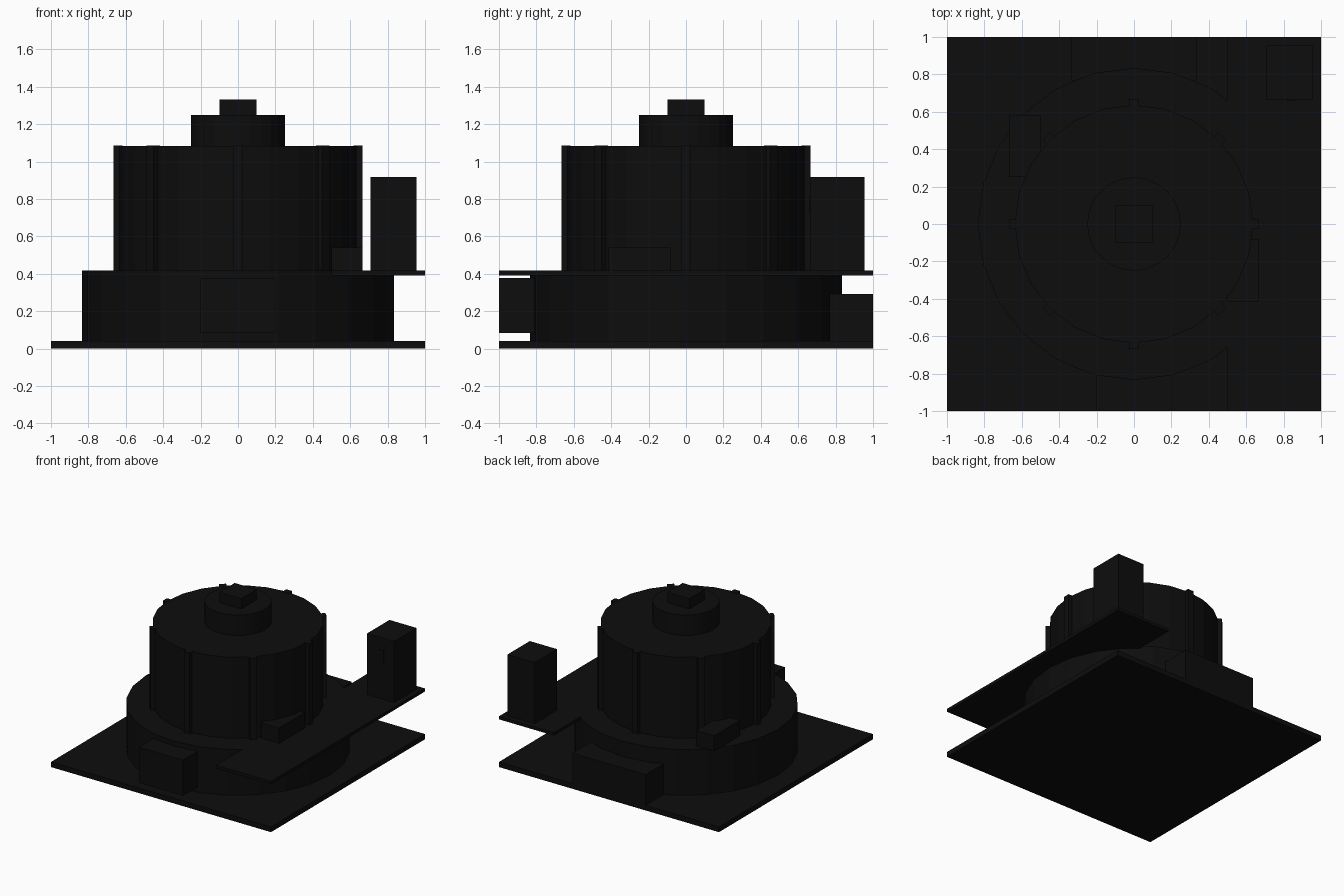
import bpy
import math

cube = bpy.data.objects.get("Cube")
if cube:
    bpy.data.objects.remove(cube, do_unlink=True)

black = bpy.data.materials.new("near_black")
black.use_nodes = True
colour = (0.004, 0.004, 0.004, 1)
black.diffuse_color = colour
black.node_tree.nodes["Principled BSDF"].inputs["Base Color"].default_value = colour


def box(name, xs, ys, zs, turn=0):
    """Box given by its extents, optionally turned about the z axis."""
    centre = [(a + b) / 2 for a, b in (xs, ys, zs)]
    bpy.ops.mesh.primitive_cube_add(size=1)
    ob = bpy.context.object
    for v in ob.data.vertices:
        v.co = [c * (b - a) + m for c, (a, b), m in zip(v.co, (xs, ys, zs), centre)]
    ob.rotation_euler.z = turn
    ob.name = name
    ob.data.materials.append(black)
    return ob


def drum(name, radius, bottom, top, sides=24):
    """Upright flat-sided cylinder with a corner on the x axis."""
    bpy.ops.mesh.primitive_cylinder_add(
        vertices=sides, radius=radius, depth=top - bottom,
        location=(0, 0, (bottom + top) / 2))
    ob = bpy.context.object
    ob.name = name
    ob.data.materials.append(black)
    return ob


# Ground slab and the stacked round body
box("base_plate", (-1, 1), (-1, 1), (0, 0.042))
drum("lower_drum", 0.835, 0.042, 0.417)
drum("upper_drum", 0.637, 0.417, 1.083)
drum("roof_cap", 0.25, 1.083, 1.25)
box("roof_vent", (-0.1, 0.1), (-0.1, 0.1), (1.25, 1.333))

# Vertical ribs around the upper drum
for i in range(8):
    box(f"rib_{i + 1}", (0.617, 0.665), (-0.027, 0.027), (0.417, 1.085),
        i * math.pi / 4)

# Raised side deck carrying the tower
box("side_deck", (0.5, 1), (-1, 1), (0.392, 0.417))
box("tower", (0.708, 0.955), (0.664, 0.955), (0.417, 0.919))
box("tower_panel", (0.81, 0.86), (0.659, 0.665), (0.72, 0.82))

# Boxes attached to the lower drum
box("front_box", (-0.2, 0.2), (-1, -0.75), (0.085, 0.378))
box("back_box", (-0.333, 0.333), (0.767, 1), (0.042, 0.293))

# Small units beside the upper drum
box("right_unit", (0.5, 0.665), (-0.415, -0.083), (0.417, 0.542))
box("left_unit", (-0.665, -0.5), (0.25, 0.583), (0.417, 0.542))
